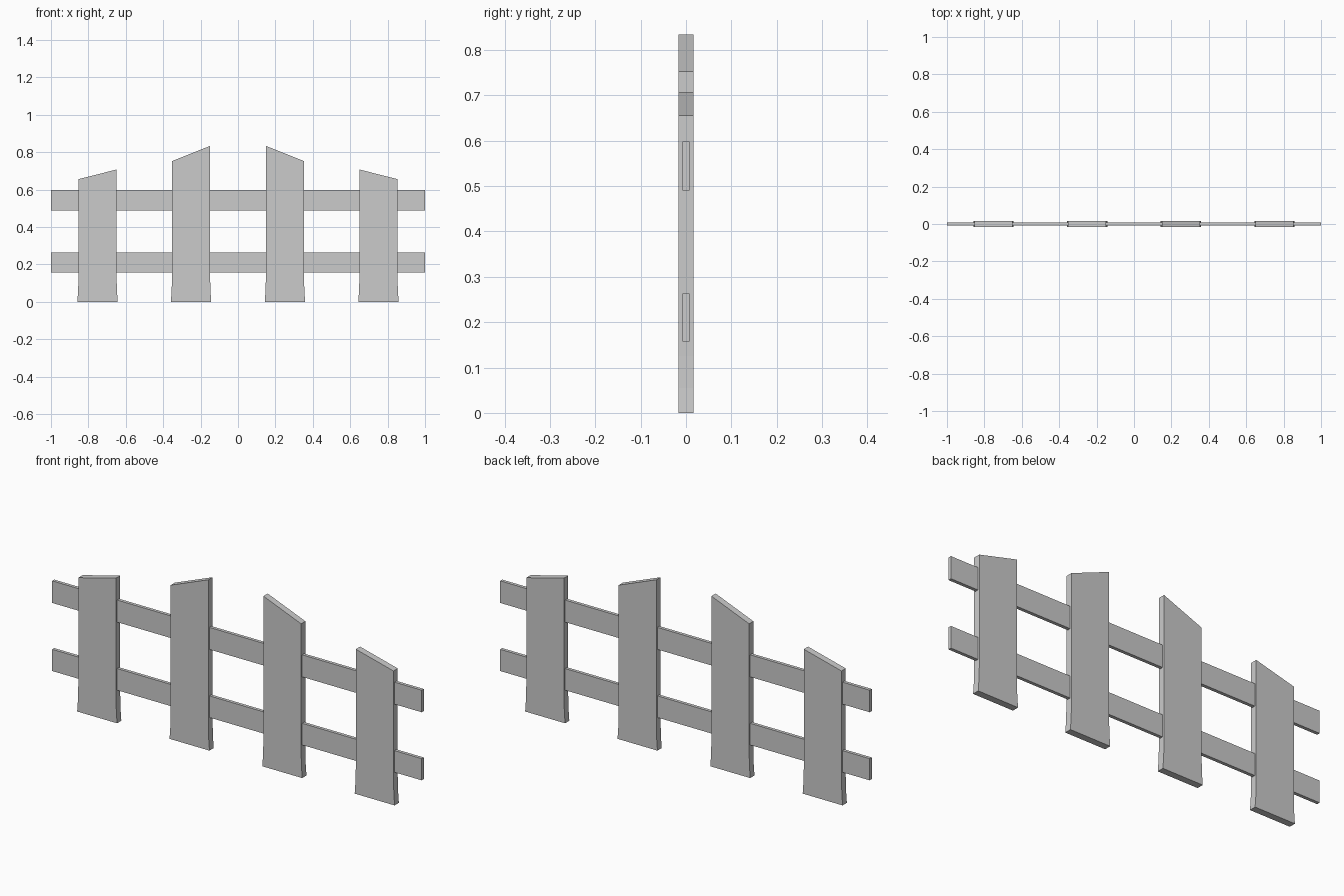
import bpy, bmesh

if "Cube" in bpy.data.objects:
    bpy.data.objects.remove(bpy.data.objects["Cube"])


def extrude_profile(name, points, half_depth):
    """Solid from an x-z outline, extruded along y."""
    bm = bmesh.new()
    face = bm.faces.new([bm.verts.new((x, -half_depth, z)) for x, z in points])
    res = bmesh.ops.extrude_face_region(bm, geom=[face])
    moved = [g for g in res["geom"] if isinstance(g, bmesh.types.BMVert)]
    bmesh.ops.translate(bm, verts=moved, vec=(0, 2 * half_depth, 0))
    bmesh.ops.recalc_face_normals(bm, faces=bm.faces)
    mesh = bpy.data.meshes.new(name)
    bm.to_mesh(mesh)
    bm.free()
    obj = bpy.data.objects.new(name, mesh)
    bpy.context.collection.objects.link(obj)
    return obj


# Half-widths of the slightly flared picket foot, by height
FOOT = [(0.108, 0.0), (0.104, 0.055), (0.102, 0.125)]


def picket(name, side, centre, outer_top, inner_top):
    """Flared plank with a slanted top, higher towards the fence centre."""
    inner = [(centre - w, z) for w, z in FOOT] + [(centre - 0.102, inner_top)]
    outer = [(centre + w, z) for w, z in FOOT] + [(centre + 0.102, outer_top)]
    outline = [(side * x, z) for x, z in inner + outer[::-1]]
    return extrude_profile(name, outline, 0.0165)


# Pickets, mirrored left and right
for label, side in (("left", -1), ("right", 1)):
    picket(f"outer_picket_{label}", side, 0.751, 0.656, 0.708)
    picket(f"inner_picket_{label}", side, 0.251, 0.753, 0.834)

# Horizontal rails running through the pickets
for name, low, high in (("lower_rail", 0.157, 0.263), ("upper_rail", 0.49, 0.598)):
    extrude_profile(name, [(-1, low), (1, low), (1, high), (-1, high)], 0.008)
